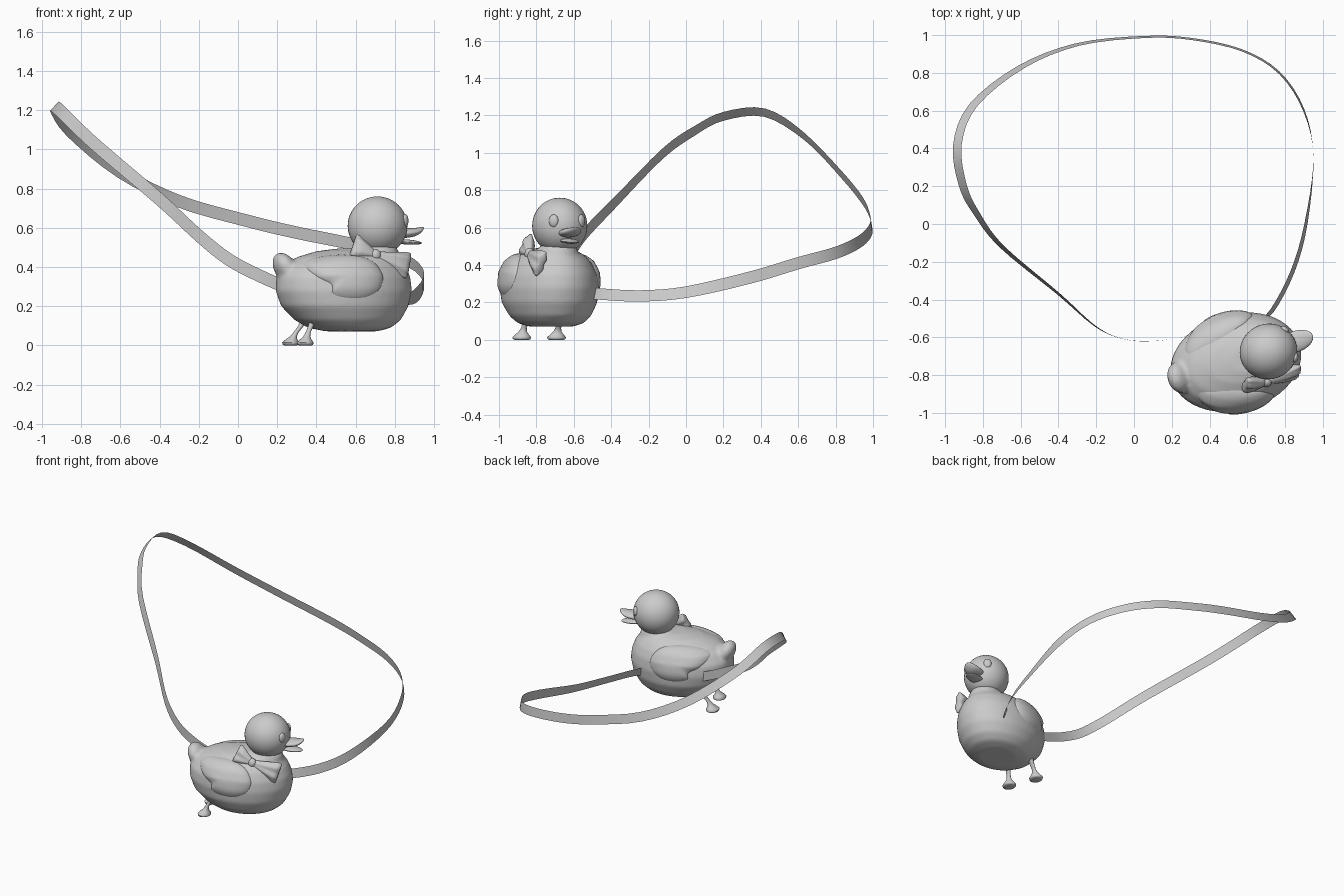
import bpy, bmesh, math
from mathutils import Vector, Matrix

if "Cube" in bpy.data.objects:
    bpy.data.objects.remove(bpy.data.objects["Cube"])

BODY = Matrix.Translation((0.545, -0.73, 0)) @ Matrix.Rotation(math.radians(15), 4, 'Z')
HEAD = Matrix.Translation((0.712, -0.675, 0.61)) @ Matrix.Rotation(math.radians(20), 4, 'Z')


def finish(bm, name, angle=60):
    bmesh.ops.recalc_face_normals(bm, faces=bm.faces[:])
    me = bpy.data.meshes.new(name)
    bm.to_mesh(me)
    bm.free()
    ob = bpy.data.objects.new(name, me)
    bpy.context.collection.objects.link(ob)
    bpy.ops.object.select_all(action='DESELECT')
    ob.select_set(True)
    bpy.context.view_layer.objects.active = ob
    bpy.ops.object.shade_smooth_by_angle(angle=math.radians(angle))
    return ob


def loft(bm, rings):
    loops = [[bm.verts.new(p) for p in r] for r in rings]
    n = len(loops[0])
    for a, b in zip(loops, loops[1:]):
        for i in range(n):
            bm.faces.new((a[i], a[(i + 1) % n], b[(i + 1) % n], b[i]))
    bm.faces.new(loops[0])
    bm.faces.new(loops[-1])


def ball(bm, mat, loc, size, tilt=0):
    m = mat @ Matrix.Translation(loc) @ Matrix.Rotation(tilt, 4, 'Y') @ Matrix.Diagonal((*size, 1))
    bmesh.ops.create_uvsphere(bm, u_segments=40, v_segments=24, radius=1, matrix=m)


def spline(pts, steps, closed=False):
    out, n = [], len(pts)
    get = lambda i: Vector(pts[i % n] if closed else pts[max(0, min(n - 1, i))])
    for i in range(n if closed else n - 1):
        a, b, c, d = (get(i + k) for k in (-1, 0, 1, 2))
        for s in range(steps):
            t = s / steps
            out.append(b + (c - a) * (t / 2) + (2 * a - 5 * b + 4 * c - d) * (t * t / 2)
                       + (3 * b - a - 3 * c + d) * (t ** 3 / 2))
    if not closed:
        out.append(get(n - 1))
    return out


def ellipse(c, a, b, n=32):
    return [c + a * math.cos(2 * math.pi * i / n) + b * math.sin(2 * math.pi * i / n) for i in range(n)]


# Body: height, back reach, front reach, half width
PROFILE = [(.072, -.10, .17, .12), (.09, -.19, .24, .175), (.13, -.26, .29, .215),
           (.20, -.33, .33, .25), (.28, -.36, .348, .258), (.35, -.355, .34, .248),
           (.41, -.31, .315, .218), (.45, -.25, .285, .18), (.48, -.15, .255, .12),
           (.495, -.03, .23, .07)]


def half_width(u, z):
    for p, q in zip(PROFILE, PROFILE[1:]):
        if z <= q[0]:
            break
    t = min(1, max(0, (z - p[0]) / (q[0] - p[0])))
    b, f, w = (p[k] + (q[k] - p[k]) * t for k in (1, 2, 3))
    d = (u - (b + f) / 2) / ((f - b) / 2)
    return w * math.sqrt(max(0.02, 1 - d * d))


bm = bmesh.new()
loft(bm, [[BODY @ v for v in ellipse(Vector(((b + f) / 2, 0, z)), Vector(((f - b) / 2, 0, 0)),
                                    Vector((0, w, 0)), 48)] for z, b, f, w in PROFILE])
ball(bm, BODY, (-.315, 0, .395), (.055, .085, .085), math.radians(-30))
ball(bm, BODY, (.17, 0, .46), (.115, .11, .08))
body = finish(bm, "body")
mod = body.modifiers.new("blend", 'REMESH')
mod.mode, mod.voxel_size, mod.use_smooth_shade = 'VOXEL', 0.012, True
mod = body.modifiers.new("soften", 'SMOOTH')
mod.factor, mod.iterations = 0.5, 8

# Wings: outline puffed out over the body surface
WING = [(-.25, .42), (-.20, .448), (-.09, .465), (.02, .46), (.10, .43), (.145, .36), (.125, .29),
        (.05, .245), (-.05, .24), (-.125, .26), (-.135, .31), (-.185, .34), (-.235, .38)]
for side, label in ((-1, "right_wing"), (1, "left_wing")):
    bm = bmesh.new()
    mid = Vector((-.02, .37))
    outline = spline(WING, 5, True)
    rings = []
    for k in (1, .98, .94, .88, .78, .65, .5, .33, .15, .03):
        puff = 0.036 * (1 - k ** 4) ** 0.5 - 0.012
        ring = []
        for p in outline:
            u, z = mid + (p - mid) * k
            ring.append(BODY @ Vector((u, side * (half_width(u, z) + puff * .8), z + puff * .5)))
        rings.append(ring)
    loft(bm, rings)
    finish(bm, label, 80)

# Head, eyes and open beak
bm = bmesh.new()
ball(bm, HEAD, (0, 0, 0), (.153, .147, .15))
finish(bm, "head")
for side, label in ((-1, "right_eye"), (1, "left_eye")):
    bm = bmesh.new()
    ball(bm, HEAD @ Matrix.Rotation(side * math.radians(33), 4, 'Z'), (.145, 0, .026), (.016, .026, .034))
    finish(bm, label)
for label, z, tilt, size in (("upper_beak", -.037, -6, (.095, .056, .024)),
                             ("lower_beak", -.082, 4, (.085, .045, .013))):
    bm = bmesh.new()
    ball(bm, HEAD, (.155, 0, z), size, math.radians(tilt))
    for v in bm.verts:
        reach = (HEAD.inverted() @ v.co).x - .19
        if reach > 0 and z > -.05:
            v.co.z += reach * reach * 5
    finish(bm, label)

# Bow: a knot and two pleated loops
knot = Vector((.70, -.835, .46))
bm = bmesh.new()
ball(bm, Matrix(), knot, (.03, .028, .032))
finish(bm, "bow_knot")
for label, end in (("bow_back_loop", (.585, -.855, .505)), ("bow_front_loop", (.872, -.775, .405))):
    axis = Vector(end) - knot
    out = Vector((.25, -.9, .3))
    across = axis.cross(out).normalized()
    out = across.cross(axis).normalized()
    bm = bmesh.new()
    rings = []
    for t, w, d in ((0, .022, .016), (.3, .036, .026), (.6, .054, .033), (.85, .068, .032),
                    (.97, .07, .024), (1.0, .064, .012)):
        ring = []
        for i in range(40):
            a = 2 * math.pi * i / 40
            fold = 1 + .2 * t * math.cos(6 * a)
            ring.append(knot + axis * t + across * w * math.cos(a) + out * d * fold * math.sin(a))
        rings.append(ring)
    loft(bm, rings)
    finish(bm, label, 70)

# Legs flaring into webbed feet
for label, top, foot in (("right_leg", (.385, -.845), (.343, -.878)),
                         ("left_leg", (.345, -.665), (.268, -.692))):
    bm = bmesh.new()
    rings = []
    for z, t, r in ((.14, 0, .022), (.10, .3, .017), (.065, .65, .015), (.045, .82, .021),
                    (.028, .95, .037), (.014, 1, .05), (.004, 1, .047), (0, 1, .038)):
        c = Vector((*Vector(top).lerp(Vector(foot), t), z))
        rings.append(ellipse(c, Vector((r * .85, 0, 0)), Vector((0, r, 0)), 20))
    loft(bm, rings)
    finish(bm, label)

# Ribbon loop: x, y, z, inward lean in degrees
PATH = [(.64, -.53, .25, 10), (.73, -.46, .245, 20), (.84, -.25, .235, 20), (.91, 0, .255, 15),
        (.95, .35, .335, 0), (.90, .60, .41, 8), (.77, .80, .465, 10), (.57, .92, .52, 10),
        (.30, .98, .575, 10), (.05, .99, .635, 10), (-.30, .95, .735, 15), (-.60, .83, .885, 25),
        (-.85, .63, 1.09, 38), (-.935, .42, 1.215, 45), (-.905, .20, 1.195, 40), (-.83, .05, 1.12, 30),
        (-.70, -.12, 1.0, 20), (-.40, -.37, .745, 12), (-.20, -.545, .56, 5), (-.05, -.61, .44, 0),
        (.10, -.62, .36, 0), (.25, -.60, .295, 0), (.33, -.585, .27, 0)]
pts = spline(PATH, 4)
bm = bmesh.new()
prev = None
for i, p in enumerate(pts):
    c = p.to_3d() if len(p) == 3 else Vector(p[:3])
    tan = (Vector(pts[min(i + 1, len(pts) - 1)][:3]) - Vector(pts[max(i - 1, 0)][:3])).normalized()
    inward = Vector((0, 0, 1)).cross(tan).normalized()
    lean = math.radians(p[3])
    up = tan.cross(inward).normalized()
    w = (up * math.cos(lean) + inward * math.sin(lean)) * 0.032
    pair = bm.verts.new(c - w), bm.verts.new(c + w)
    if prev:
        bm.faces.new((prev[0], pair[0], pair[1], prev[1]))
    prev = pair
finish(bm, "ribbon_loop")
